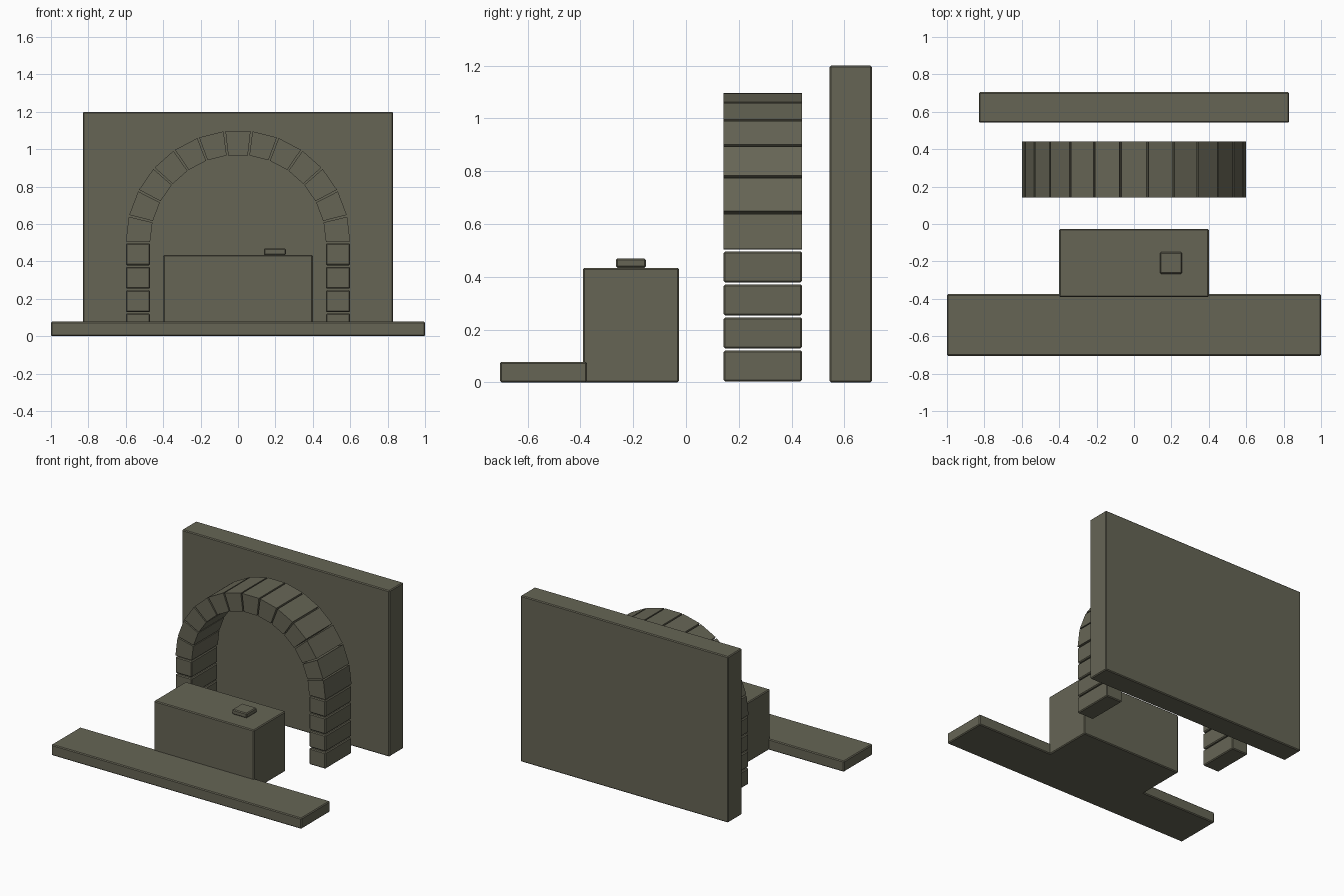
import bpy, bmesh, math

if "Cube" in bpy.data.objects:
    bpy.data.objects.remove(bpy.data.objects["Cube"])

stone = bpy.data.materials.new("olive grey stone")
stone.diffuse_color = (0.133, 0.130, 0.091, 1)
stone.use_nodes = True
stone.node_tree.nodes["Principled BSDF"].inputs["Base Color"].default_value = stone.diffuse_color


def finish(name, bm):
    bmesh.ops.recalc_face_normals(bm, faces=bm.faces)
    mesh = bpy.data.meshes.new(name)
    bm.to_mesh(mesh)
    bm.free()
    mesh.materials.append(stone)
    obj = bpy.data.objects.new(name, mesh)
    bpy.context.collection.objects.link(obj)
    return obj


def block(name, x, y, z, bevel=0.006):
    """Bevelled box given by its (min, max) ranges."""
    bm = bmesh.new()
    bmesh.ops.create_cube(bm, size=1)
    for v in bm.verts:
        v.co = [r[0] + (c + 0.5) * (r[1] - r[0]) for c, r in zip(v.co, (x, y, z))]
    obj = finish(name, bm)
    mod = obj.modifiers.new("soft edges", 'BEVEL')
    mod.width = bevel
    mod.segments = 1
    return obj


# Back wall, hearth slab, firebox and the small plate on top of it
block("back_wall", (-0.83, 0.83), (0.543, 0.705), (0, 1.2))
block("hearth_slab", (-1, 1), (-0.705, -0.375), (0, 0.078))
block("firebox", (-0.4, 0.4), (-0.39, -0.026), (0, 0.434))
block("top_plate", (0.138, 0.256), (-0.266, -0.151), (0.434, 0.469))

# Arch: straight piers of four stones on each side
DEPTH = (0.142, 0.44)
R_IN, R_OUT, SPRING = 0.47, 0.6, 0.5
for side, label in ((-1, "left"), (1, "right")):
    xs = sorted((side * R_IN, side * R_OUT))
    for i in range(4):
        z = 0.004 + i * 0.125
        block(f"{label}_pier_stone_{i + 1}", xs, DEPTH, (z, z + 0.117))

# Arch: ring of thirteen wedge stones
COUNT = 13
STEP = math.pi / COUNT
GAP = math.radians(0.5)
for i in range(COUNT):
    a, b = i * STEP + GAP, (i + 1) * STEP - GAP
    bm = bmesh.new()
    ring = [bm.verts.new((r * math.cos(t), DEPTH[0], SPRING + r * math.sin(t)))
            for r, t in ((R_IN, a), (R_OUT, a), (R_OUT, b), (R_IN, b))]
    face = bm.faces.new(ring)
    ext = bmesh.ops.extrude_face_region(bm, geom=[face])
    for g in ext["geom"]:
        if isinstance(g, bmesh.types.BMVert):
            g.co.y = DEPTH[1]
    if not any(abs(f.calc_center_median().y - DEPTH[0]) < 1e-5 for f in bm.faces):
        bm.faces.new(ring)
    finish(f"arch_stone_{i + 1}", bm)
